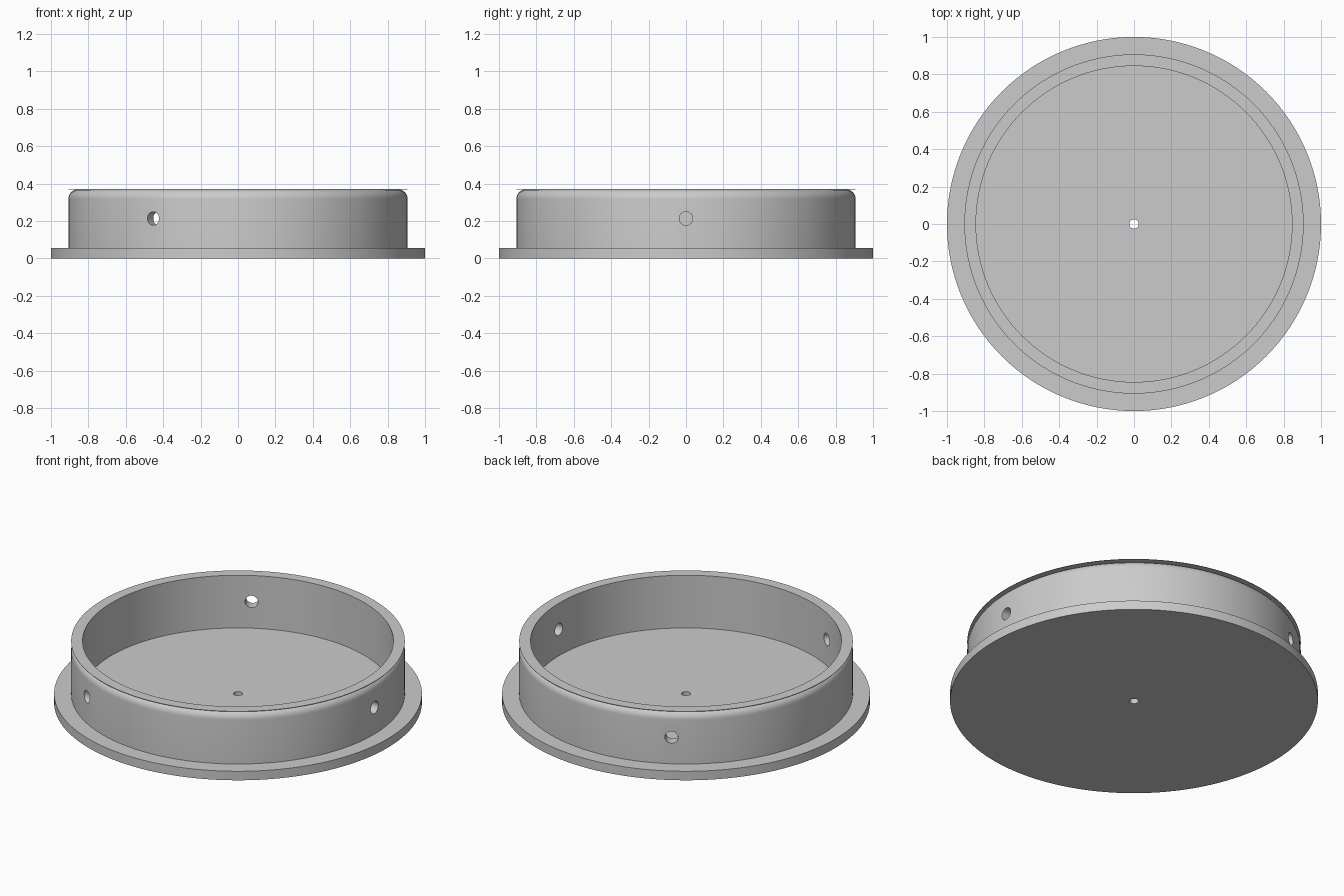
import bpy
import bmesh
from math import cos, sin, pi, radians
from mathutils import Matrix

SEGMENTS = 128
WALL_OUT, WALL_IN = 0.907, 0.845
FLOOR, RIM_BASE, TOP = 0.054, 0.368, 0.37
FILLET = 0.05

cube = bpy.data.objects.get("Cube")
if cube:
    bpy.data.objects.remove(cube, do_unlink=True)

grey = bpy.data.materials.new("plain_grey")
grey.use_nodes = True
grey.diffuse_color = (0.6, 0.6, 0.6, 1)
grey.node_tree.nodes["Principled BSDF"].inputs["Base Color"].default_value = grey.diffuse_color


def make_object(name, bm):
    bmesh.ops.recalc_face_normals(bm, faces=bm.faces)
    mesh = bpy.data.meshes.new(name)
    bm.to_mesh(mesh)
    bm.free()
    mesh.materials.append(grey)
    obj = bpy.data.objects.new(name, mesh)
    bpy.context.collection.objects.link(obj)
    return obj


def revolve(name, profile):
    """Spin a closed (radius, height) profile around the z axis."""
    bm = bmesh.new()
    rings = []
    for i in range(SEGMENTS):
        a = 2 * pi * i / SEGMENTS
        rings.append([bm.verts.new((r * cos(a), r * sin(a), z)) for r, z in profile])
    count = len(profile)
    for i, ring in enumerate(rings):
        following = rings[(i + 1) % SEGMENTS]
        for j in range(count):
            k = (j + 1) % count
            bm.faces.new((ring[j], following[j], following[k], ring[k]))
    return make_object(name, bm)


def activate(obj):
    bpy.ops.object.select_all(action="DESELECT")
    obj.select_set(True)
    bpy.context.view_layer.objects.active = obj


# Flanged cup with a small hole in the floor and a rounded outer shoulder
shoulder = []
for i in range(9):
    a = pi / 2 * i / 8
    shoulder.append((WALL_OUT - FILLET + FILLET * cos(a),
                     RIM_BASE - FILLET + FILLET * sin(a)))
cup = revolve("flanged_cup", [(0.025, 0), (1, 0), (1, FLOOR), (WALL_OUT, FLOOR)]
              + shoulder
              + [(WALL_IN, RIM_BASE), (WALL_IN, FLOOR), (0.025, FLOOR)])

# Thin flat ring lying over the shoulder
rim = revolve("rim_ring", [(WALL_IN, RIM_BASE), (WALL_OUT, RIM_BASE),
                           (WALL_OUT, TOP), (WALL_IN, TOP)])

# Three radial holes through the wall
bm = bmesh.new()
for angle in (0, 120, 240):
    place = (Matrix.Rotation(radians(angle), 4, "Z")
             @ Matrix.Translation((0.875, 0, 0.213))
             @ Matrix.Rotation(pi / 2, 4, "Y"))
    bmesh.ops.create_cone(bm, cap_ends=True, segments=32, radius1=0.036,
                          radius2=0.036, depth=0.2, matrix=place)
cutter = make_object("hole_cutter", bm)
cutter.hide_render = True

activate(cup)
cut = cup.modifiers.new("wall_holes", "BOOLEAN")
cut.operation = "DIFFERENCE"
cut.solver = "EXACT"
cut.object = cutter
bpy.ops.object.modifier_apply(modifier=cut.name)
bpy.data.objects.remove(cutter, do_unlink=True)

# Smooth curved walls, crisp edges
for part in (cup, rim):
    activate(part)
    bpy.ops.object.shade_smooth_by_angle(angle=radians(30))
